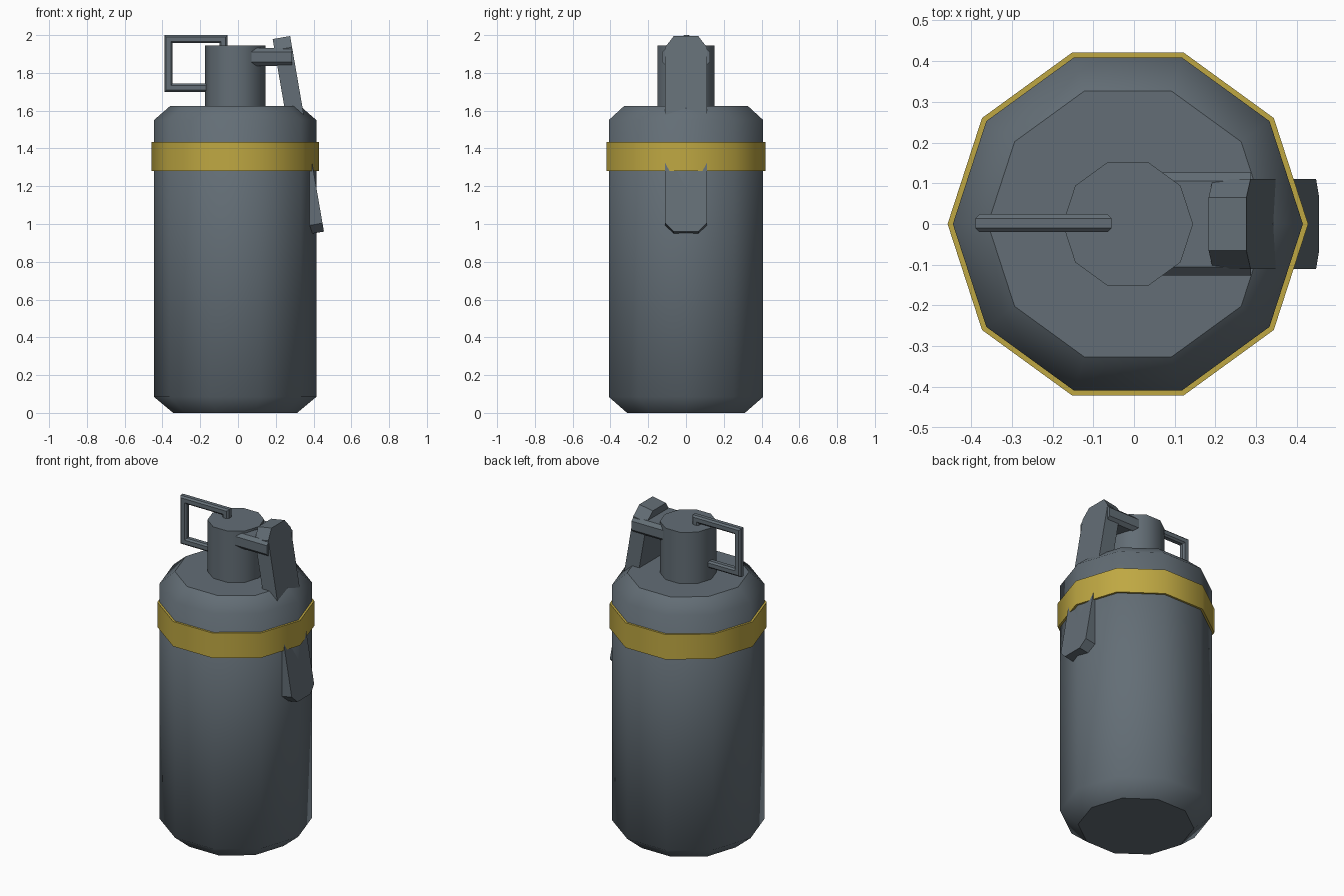
import bpy, bmesh, math
from mathutils import Vector

if "Cube" in bpy.data.objects:
    bpy.data.objects.remove(bpy.data.objects["Cube"], do_unlink=True)

SIDES = 10
AXIS_X = -0.015


def material(name, rgb):
    m = bpy.data.materials.new(name)
    m.use_nodes = True
    m.diffuse_color = (*rgb, 1)
    m.node_tree.nodes["Principled BSDF"].inputs["Base Color"].default_value = (*rgb, 1)
    return m


STEEL = material("slate grey", (0.125, 0.155, 0.18))
YELLOW = material("mustard yellow", (0.52, 0.39, 0.055))


def loft(name, rings, mat, smooth=False):
    """Skin a list of equal-length closed rings and cap both ends."""
    bm = bmesh.new()
    loops = [[bm.verts.new(p) for p in ring] for ring in rings]
    n = len(loops[0])
    for a, b in zip(loops, loops[1:]):
        for i in range(n):
            j = (i + 1) % n
            bm.faces.new((a[i], a[j], b[j], b[i])).smooth = smooth
    bm.faces.new(loops[0][::-1])
    bm.faces.new(loops[-1])
    bmesh.ops.recalc_face_normals(bm, faces=bm.faces)
    me = bpy.data.meshes.new(name)
    bm.to_mesh(me)
    bm.free()
    me.materials.append(mat)
    ob = bpy.data.objects.new(name, me)
    bpy.context.collection.objects.link(ob)
    return ob


def lathe(name, profile, mat):
    """Ten-sided turned part from (radius, height) pairs."""
    angles = [2 * math.pi * i / SIDES for i in range(SIDES)]
    rings = [[(AXIS_X + r * math.cos(a), r * math.sin(a), z) for a in angles]
             for r, z in profile]
    return loft(name, rings, mat, smooth=True)


def chamfered(w, h, c):
    """Rectangle of half sizes w, h with cut corners."""
    return [(w, c - h), (w, h - c), (w - c, h), (c - w, h),
            (-w, h - c), (-w, c - h), (c - w, -h), (w - c, -h)]


# Canister, band and neck
lathe("canister_body", [(0.328, 0), (0.43, 0.085), (0.43, 1.55), (0.344, 1.625)], STEEL)
lathe("colour_band", [(0.443, 1.28), (0.443, 1.435)], YELLOW)
lathe("fuse_neck", [(0.16, 1.6), (0.16, 1.945)], STEEL)

# Hinge block joining the neck to the lever
section = chamfered(0.126, 0.047, 0.02)
loft("hinge_block", [[(x, y, 1.884 + z) for y, z in section] for x in (0.0, 0.287)], STEEL)

# Safety lever: a slanted slab with cut corners, running through the shoulder
top, bottom = Vector((0.276, 0, 1.995)), Vector((0.455, 0, 0.96))
along = (bottom - top).normalized()
inward = Vector((along.z, 0, -along.x))
length, cut = (bottom - top).length, 0.045
outline = [(0.065, 0), (0.11, 0.06), (0.11, length - cut), (0.065, length)]
outline += [(-y, t) for y, t in reversed(outline)]
loft("safety_lever",
     [[top + along * t + inward * d + Vector((0, y, 0)) for y, t in outline]
      for d in (0, 0.094)], STEEL)

# Pull pin: a bent bar with mitred corners
path = [Vector(p) for p in ((-0.077, 1.93), (-0.077, 1.979), (-0.368, 1.979),
                            (-0.368, 1.722), (-0.12, 1.722))]
dirs = [(b - a).normalized() for a, b in zip(path, path[1:])]
section = chamfered(0.022, 0.022, 0.01)
rings = []
for i, p in enumerate(path):
    d1, d2 = dirs[max(i - 1, 0)], dirs[min(i, len(dirs) - 1)]
    n1, n2 = Vector((-d1.y, d1.x)), Vector((-d2.y, d2.x))
    mitre = (n1 + n2) / (1 + n1.dot(n2))
    rings.append([(p.x + mitre.x * u, 0.002 + v, p.y + mitre.y * u) for u, v in section])
loft("pull_pin", rings, STEEL)
